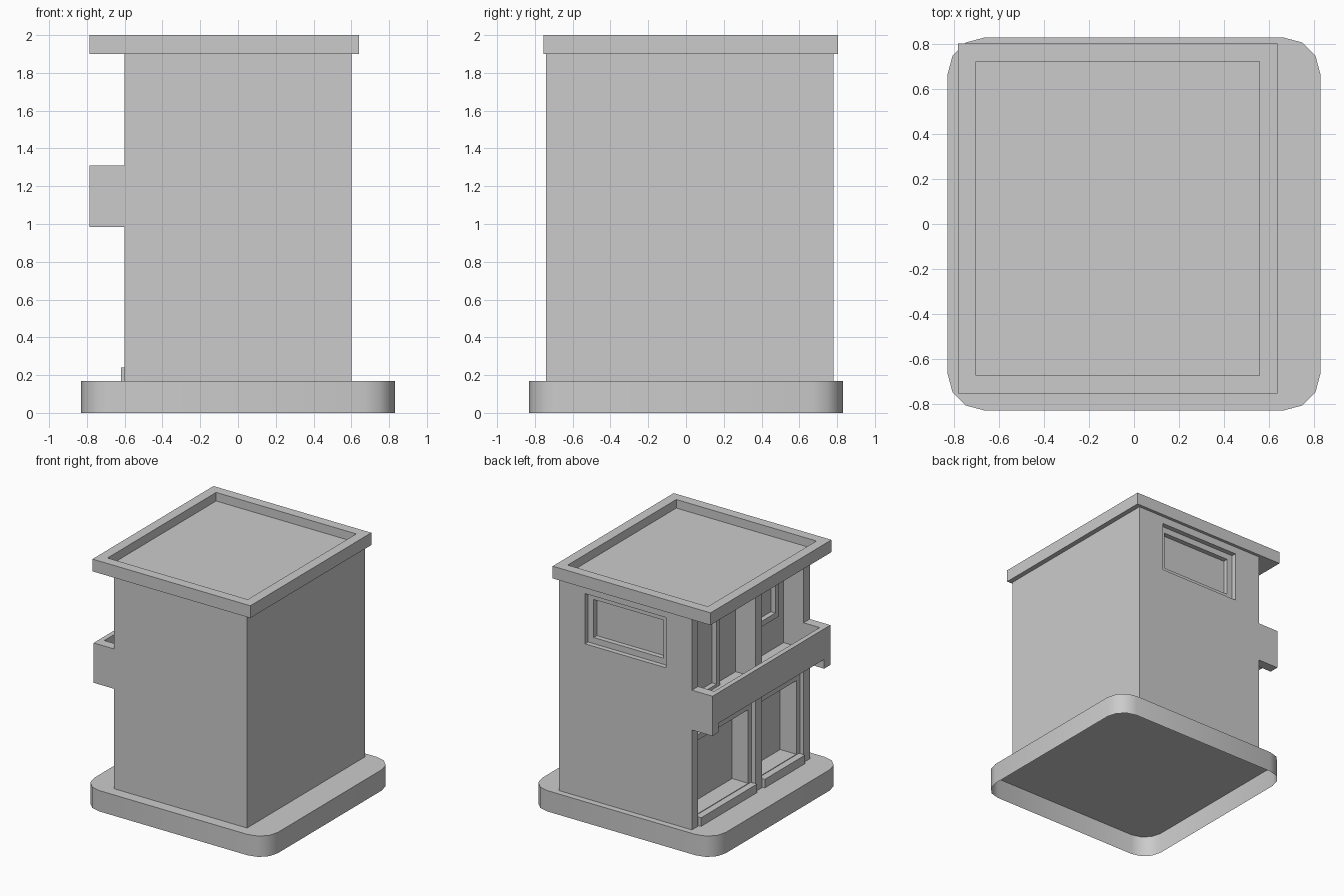
import bpy, bmesh, math

if "Cube" in bpy.data.objects:
    bpy.data.objects.remove(bpy.data.objects["Cube"])


def finish(name, bm):
    bmesh.ops.recalc_face_normals(bm, faces=bm.faces)
    me = bpy.data.meshes.new(name)
    bm.to_mesh(me)
    bm.free()
    ob = bpy.data.objects.new(name, me)
    bpy.context.collection.objects.link(ob)
    return ob


def prism(name, pts, place, d0, d1, bottom=True):
    """Extrude a 2D outline from d0 to d1; place maps (u, v, d) to xyz."""
    bm = bmesh.new()
    a = [bm.verts.new(place(u, v, d0)) for u, v in pts]
    b = [bm.verts.new(place(u, v, d1)) for u, v in pts]
    n = len(pts)
    for i in range(n):
        j = (i + 1) % n
        bm.faces.new((a[i], a[j], b[j], b[i]))
    bm.faces.new(b)
    if bottom:
        bm.faces.new(a[::-1])
    return finish(name, bm)


def rect(u0, u1, v0, v1):
    return [(u0, v0), (u1, v0), (u1, v1), (u0, v1)]


def box(name, x0, x1, y0, y1, z0, z1):
    return prism(name, rect(x0, x1, y0, y1), along_z, z0, z1)


def frame(name, u0, u1, v0, v1, t, place, d0, d1):
    """Rectangular frame with bar width t."""
    bm = bmesh.new()
    rings = [[bm.verts.new(place(u, v, d)) for u, v in pts]
             for pts, d in ((rect(u0, u1, v0, v1), d0),
                            (rect(u0, u1, v0, v1), d1),
                            (rect(u0 + t, u1 - t, v0 + t, v1 - t), d1),
                            (rect(u0 + t, u1 - t, v0 + t, v1 - t), d0))]
    for k in range(4):
        p, q = rings[k], rings[(k + 1) % 4]
        for i in range(4):
            j = (i + 1) % 4
            bm.faces.new((p[i], p[j], q[j], q[i]))
    return finish(name, bm)


along_z = lambda u, v, d: (u, v, d)
along_y = lambda u, v, d: (u, d, v)   # outline in x, z
along_x = lambda u, v, d: (d, u, v)   # outline in y, z

# Rounded base, open underneath
R, H = 0.16, 0.83
outline = []
for k in range(4):
    cx = (H - R) * (1 if k in (0, 3) else -1)
    cy = (H - R) * (1 if k in (0, 1) else -1)
    for s in range(4):
        a = math.radians(90 * k + 30 * s)
        outline.append((cx + R * math.cos(a), cy + R * math.sin(a)))
base = prism("base", outline, along_z, 0, 0.17, bottom=False)
bpy.context.view_layer.objects.active = base
base.select_set(True)
bpy.ops.object.shade_smooth_by_angle(angle=math.radians(35))

# Side walls with the balcony bump in their outline
wall_outline = [(0.6, 0.17), (0.6, 1.92), (-0.6, 1.92), (-0.6, 1.31),
                (-0.785, 1.31), (-0.785, 0.985), (-0.6, 0.985), (-0.6, 0.17)]
prism("front_wall", wall_outline, along_y, -0.74, -0.66)
back_wall = prism("back_wall", wall_outline, along_y, 0.70, 0.78)

# Back window opening and frame
cutter = box("window_cutter", -0.365, 0.365, 0.6, 0.9, 1.43, 1.84)
cutter.hide_render = True
cutter.display_type = 'WIRE'
cut = back_wall.modifiers.new("window_opening", 'BOOLEAN')
cut.object = cutter
cut.operation = 'DIFFERENCE'
cut.solver = 'EXACT'
frame("back_window_frame", -0.365, 0.365, 1.43, 1.84, 0.05, along_y, 0.70, 0.74)

# Main volume between the side walls, and the pier dividing the facade
box("house_core", -0.42, 0.6, -0.66, 0.70, 0.17, 1.92)
box("facade_pier", -0.6, -0.42, -0.12, -0.04, 0.17, 1.92)

# Ground floor windows with sills, one per bay
for i, (y0, y1) in enumerate(((-0.66, -0.12), (-0.04, 0.70))):
    frame(f"ground_window_frame_{i}", y0, y1, 0.2, 0.89, 0.045, along_x, -0.565, -0.42)
    box(f"ground_window_sill_{i}", -0.62, -0.42, y0 + 0.01, y1 - 0.01, 0.17, 0.24)

# Upper floor door and small window
frame("balcony_door_frame", 0.22, 0.70, 1.08, 1.80, 0.045, along_x, -0.46, -0.42)
frame("upper_window_frame", -0.54, -0.19, 1.37, 1.80, 0.045, along_x, -0.46, -0.42)

# Balcony floor and parapet panel
box("balcony_floor", -0.745, -0.42, -0.66, 0.70, 1.06, 1.10)
box("balcony_parapet", -0.785, -0.745, -0.66, 0.70, 1.06, 1.31)

# Roof slab with raised edge
frame("roof_edge", -0.785, 0.64, -0.755, 0.805, 0.08, along_z, 1.90, 2.0)
box("roof_slab", -0.705, 0.56, -0.675, 0.725, 1.90, 1.93)
